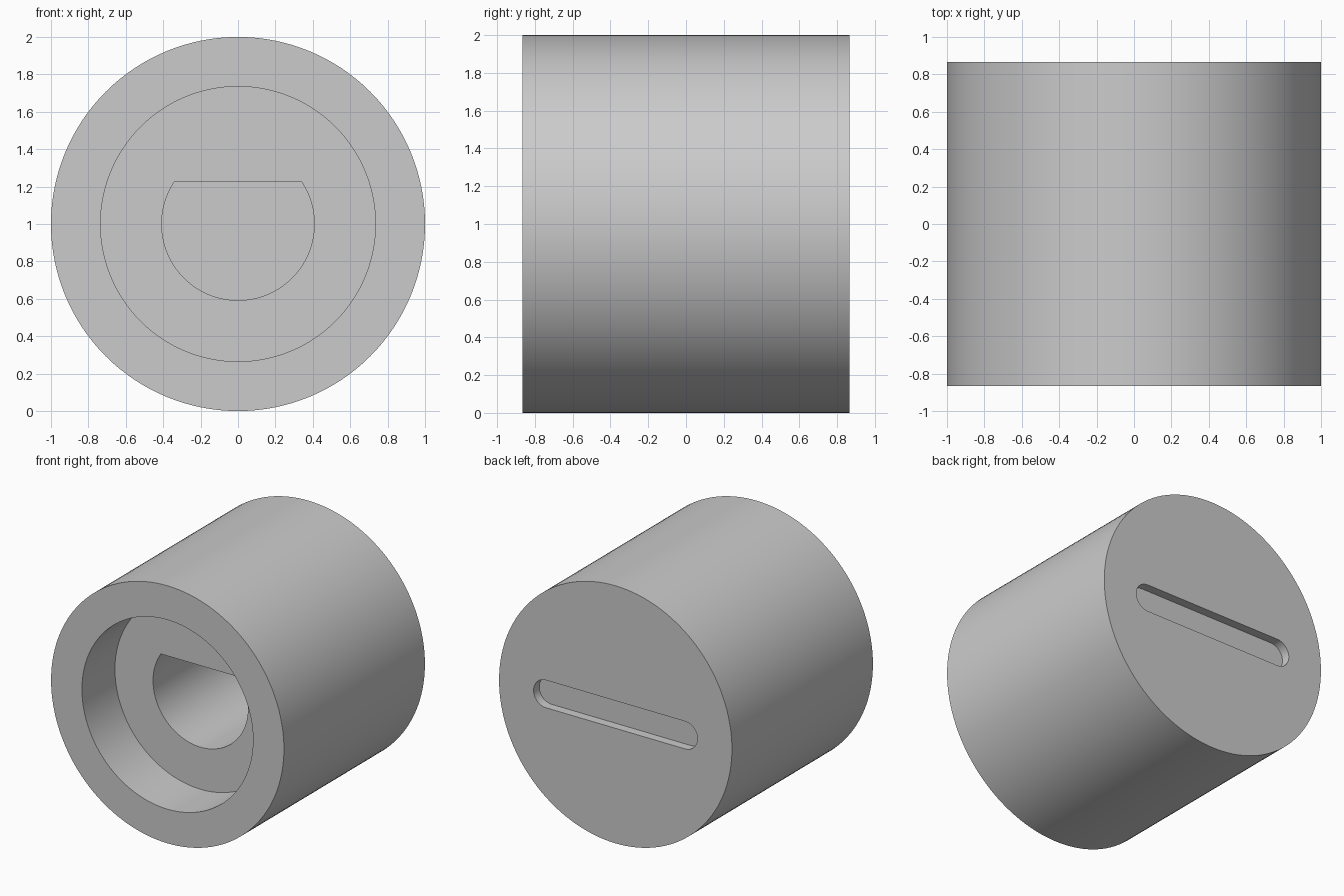
import bpy, bmesh
from math import sin, cos, pi, asin, radians

cube = bpy.data.objects.get("Cube")
if cube:
    bpy.data.objects.remove(cube, do_unlink=True)

HALF = 0.865      # half the knob's length along y
RECESS = 0.405    # depth of the round recess
BORE = 1.065      # depth of the shaft bore beyond the recess
SLOT = 0.07       # depth of the pointer slot
OVER = 0.1        # how far cutters reach past the surface

grey = bpy.data.materials.new("plain_grey")
grey.use_nodes = True
grey.diffuse_color = (0.6, 0.6, 0.6, 1)
grey.node_tree.nodes["Principled BSDF"].inputs["Base Color"].default_value = (0.6, 0.6, 0.6, 1)


def arc(radius, start, end, steps, cx=0):
    """Points (x, z) along an arc, both ends included."""
    angles = [start + (end - start) * i / steps for i in range(steps + 1)]
    return [(cx + radius * cos(a), radius * sin(a)) for a in angles]


def prism(name, outline, y0, y1):
    """Extrude an x-z outline from y0 to y1, centred at height 1."""
    bm = bmesh.new()
    face = bm.faces.new([bm.verts.new((x, y0, z + 1)) for x, z in outline])
    made = bmesh.ops.extrude_face_region(bm, geom=[face])["geom"]
    verts = [v for v in made if isinstance(v, bmesh.types.BMVert)]
    bmesh.ops.translate(bm, verts=verts, vec=(0, y1 - y0, 0))
    bmesh.ops.recalc_face_normals(bm, faces=bm.faces)
    mesh = bpy.data.meshes.new(name)
    bm.to_mesh(mesh)
    bm.free()
    mesh.materials.append(grey)
    obj = bpy.data.objects.new(name, mesh)
    bpy.context.collection.objects.link(obj)
    return obj


def circle(radius, steps=128):
    return arc(radius, 0, 2 * pi, steps)[:-1]


# Solid knob body
knob = prism("knob_body", circle(1), -HALF, HALF)

# Round recess, D-shaped shaft bore and rounded pointer slot
flat = asin(0.225 / 0.408)
d_shape = arc(0.408, pi - flat, 2 * pi + flat, 80)
slot_shape = (arc(0.107, -pi / 2, pi / 2, 24, 0.597)
              + arc(0.107, pi / 2, 3 * pi / 2, 24, -0.597))
floor = -HALF + RECESS
cutters = [
    prism("recess_cutter", circle(0.735), -HALF - OVER, floor),
    prism("bore_cutter", d_shape, floor - OVER, floor + BORE),
    prism("slot_cutter", slot_shape, HALF - SLOT, HALF + OVER),
]

bpy.ops.object.select_all(action='DESELECT')
knob.select_set(True)
bpy.context.view_layer.objects.active = knob
for cutter in cutters:
    cutter.hide_render = True
    cut = knob.modifiers.new(cutter.name, 'BOOLEAN')
    cut.operation = 'DIFFERENCE'
    cut.solver = 'EXACT'
    cut.object = cutter
    bpy.ops.object.modifier_apply(modifier=cut.name)
    bpy.data.objects.remove(cutter, do_unlink=True)

bpy.ops.object.shade_smooth_by_angle(angle=radians(30))
